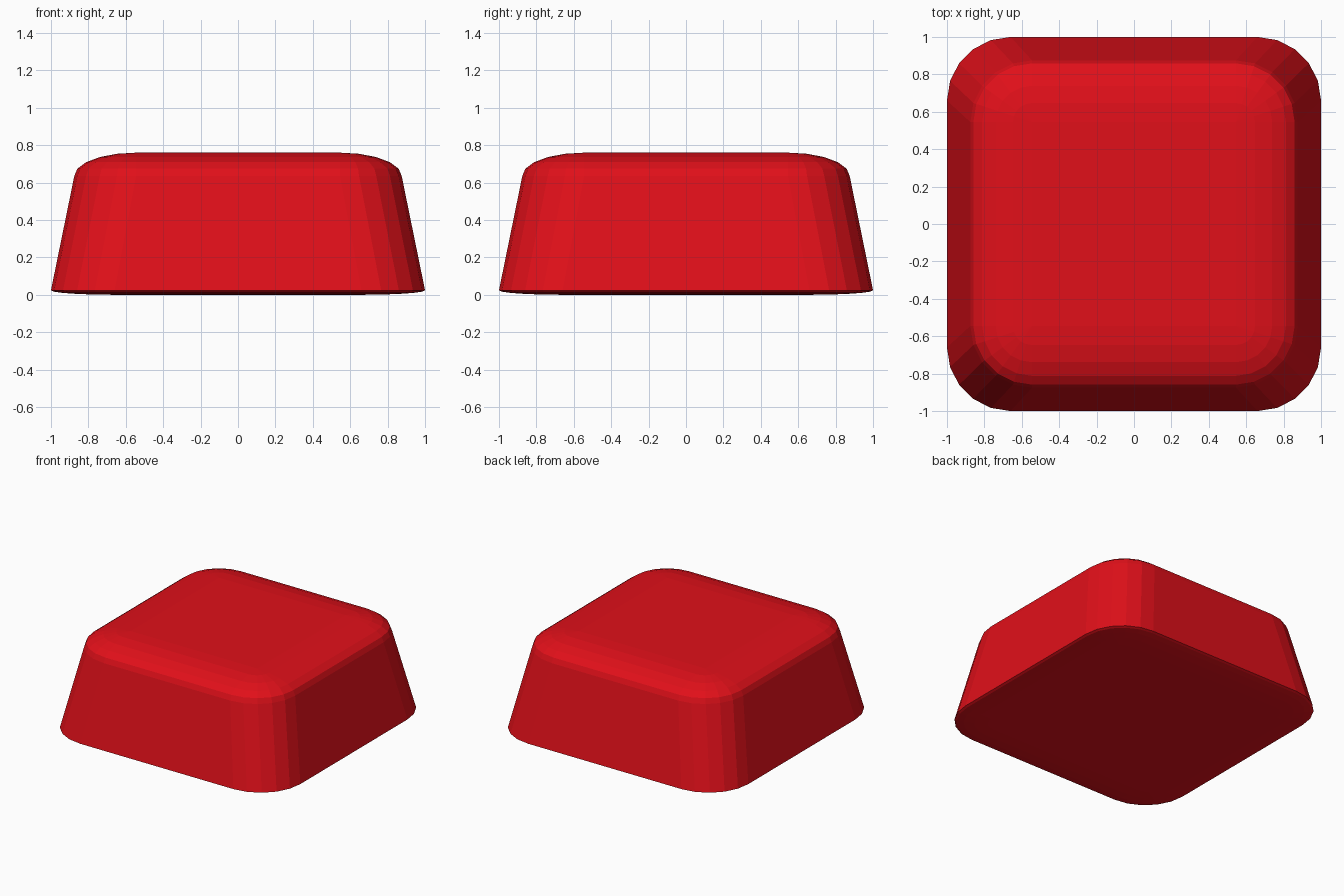
import bpy, bmesh
from math import sin, cos, pi

if "Cube" in bpy.data.objects:
    bpy.data.objects.remove(bpy.data.objects["Cube"])

SEG = 5  # facets per rounded corner and per rounded rim


def ring(bm, core, radius, z):
    """Rounded-square loop: a square core of half-width `core` grown by `radius`."""
    verts = []
    for q, (sx, sy) in enumerate([(1, 1), (-1, 1), (-1, -1), (1, -1)]):
        for i in range(SEG + 1):
            a = pi / 2 * (q + i / SEG)
            verts.append(bm.verts.new((sx * core + radius * cos(a),
                                       sy * core + radius * sin(a), z)))
    return verts


bm = bmesh.new()
steps = [pi / 2 * i / SEG for i in range(SEG + 1)]
rings = []

# Rounded bottom rim, widest just above the floor
for t in reversed(steps):
    rings.append(ring(bm, 0.66, 0.34 * cos(t), 0.024 * (1 - sin(t))))

# Tapered sides lead to the softly rounded top rim
for t in steps:
    rings.append(ring(bm, 0.545, 0.33 * cos(t), 0.636 + 0.124 * sin(t)))

for lo, hi in zip(rings, rings[1:]):
    n = len(lo)
    for i in range(n):
        j = (i + 1) % n
        bm.faces.new((lo[i], lo[j], hi[j], hi[i]))

# Flat bottom and top
bm.faces.new(list(reversed(rings[0])))
bm.faces.new(rings[-1])
bmesh.ops.remove_doubles(bm, verts=bm.verts[:], dist=1e-4)
bmesh.ops.recalc_face_normals(bm, faces=bm.faces[:])

mesh = bpy.data.meshes.new("button_cap")
bm.to_mesh(mesh)
bm.free()
cap = bpy.data.objects.new("button_cap", mesh)
bpy.context.collection.objects.link(cap)

red = bpy.data.materials.new("red")
red.diffuse_color = (0.75, 0.005, 0.01, 1)
red.use_nodes = True
red.node_tree.nodes["Principled BSDF"].inputs["Base Color"].default_value = red.diffuse_color
mesh.materials.append(red)
